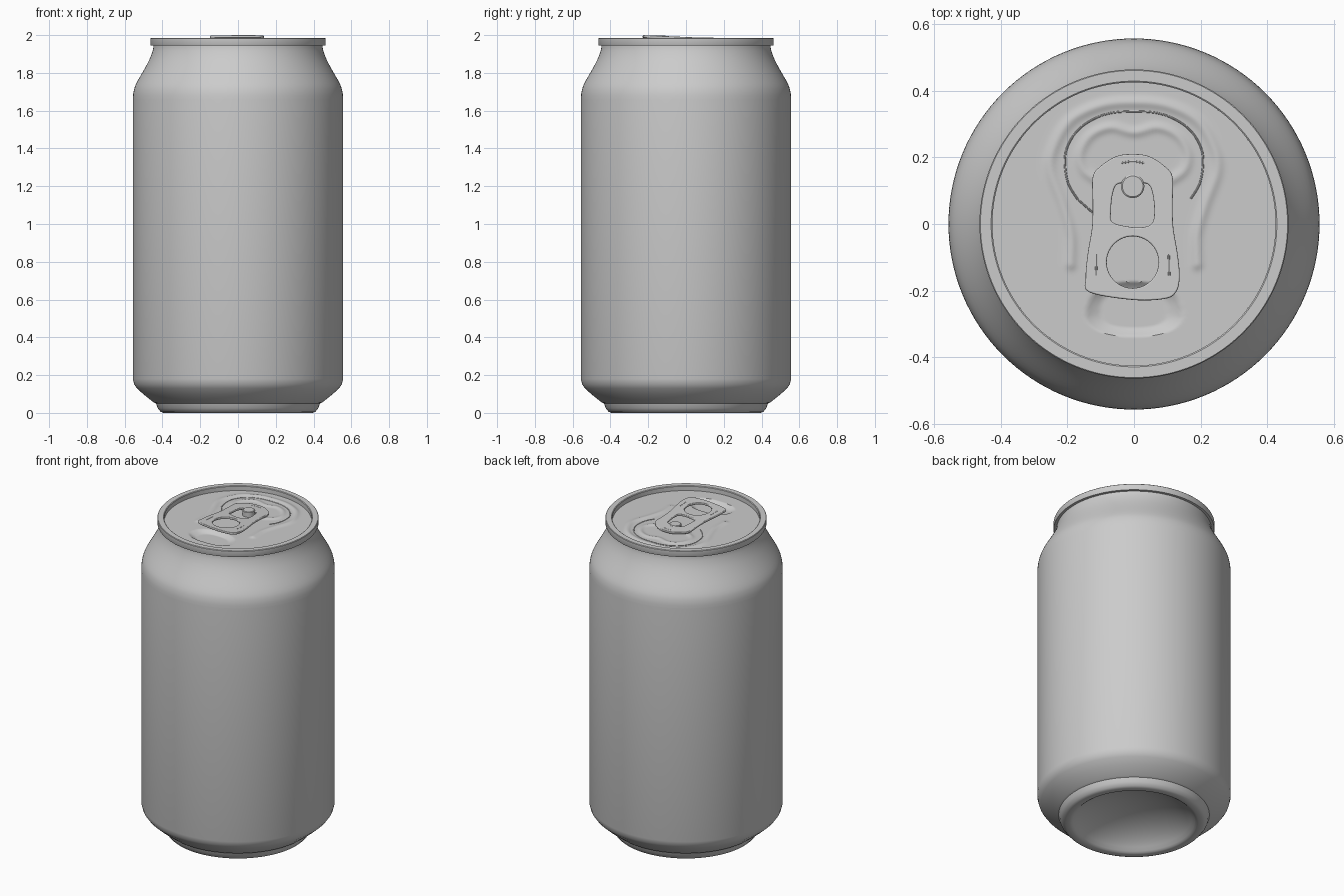
import bpy, bmesh, math
from mathutils import Vector
from mathutils.kdtree import KDTree

SEGMENTS = 128
LID_Z, LID_R = 1.955, 0.425
TAB_Z, TAB_X, TAB_TILT = 1.983, -0.004, -0.042

if "Cube" in bpy.data.objects:
    bpy.data.objects.remove(bpy.data.objects["Cube"])

metal = bpy.data.materials.new("brushed_aluminium")
metal.use_nodes = True
metal.diffuse_color = (0.6, 0.6, 0.6, 1)
metal.node_tree.nodes["Principled BSDF"].inputs["Base Color"].default_value = (0.6, 0.6, 0.6, 1)


def finish(obj, angle=30):
    """Give an object the metal and smooth shading with sharp creases."""
    bpy.ops.object.select_all(action='DESELECT')
    obj.select_set(True)
    bpy.context.view_layer.objects.active = obj
    if obj.type == 'CURVE':
        bpy.ops.object.convert(target='MESH')
        obj = bpy.context.object
    obj.data.materials.clear()
    obj.data.materials.append(metal)
    bpy.ops.object.shade_smooth_by_angle(angle=math.radians(angle))
    return obj


def link(name, data):
    obj = bpy.data.objects.new(name, data)
    bpy.context.collection.objects.link(obj)
    return obj


def smooth(points, closed=False, steps=8):
    """Run a Catmull-Rom spline through 2D points."""
    p = [Vector(q) for q in points]
    n = len(p)
    at = (lambda i: p[i % n]) if closed else (lambda i: p[max(0, min(n - 1, i))])
    out = []
    for i in range(n if closed else n - 1):
        a, b, c, d = at(i - 1), at(i), at(i + 1), at(i + 2)
        for s in range(steps):
            t = s / steps
            out.append(0.5 * (2 * b + (c - a) * t + (2 * a - 5 * b + 4 * c - d) * t ** 2
                              + (3 * b - a - 3 * c + d) * t ** 3))
    return out if closed else out + [p[-1]]


def mirrored(half):
    """Complete a right half, listed from its centre point outward, with its left half."""
    return [(-x, y) for x, y in reversed(half) if x > 0] + list(half)


def lathe(name, profile):
    bm = bmesh.new()
    verts = [bm.verts.new((r, 0, z)) for r, z in profile]
    edges = [bm.edges.new(pair) for pair in zip(verts, verts[1:])]
    bmesh.ops.spin(bm, geom=verts + edges, cent=(0, 0, 0), axis=(0, 0, 1),
                   angle=2 * math.pi, steps=SEGMENTS, use_duplicate=False)
    bmesh.ops.remove_doubles(bm, verts=bm.verts, dist=0.0002)
    bmesh.ops.recalc_face_normals(bm, faces=bm.faces)
    mesh = bpy.data.meshes.new(name)
    bm.to_mesh(mesh)
    bm.free()
    return finish(link(name, mesh))


def curve(name, loops, closed, bevel, extrude=0.0, z=0.0):
    """Filled plate with holes when closed, round bead when open."""
    data = bpy.data.curves.new(name, 'CURVE')
    data.dimensions = '2D' if closed else '3D'
    data.fill_mode = 'BOTH' if closed else 'FULL'
    data.bevel_depth, data.bevel_resolution, data.extrude = bevel, 2, extrude
    data.offset = -bevel if closed else 0
    data.use_fill_caps = not closed
    for loop in loops:
        spline = data.splines.new('POLY')
        spline.points.add(len(loop) - 1)
        for point, (x, y) in zip(spline.points, loop):
            point.co = (x, y, 0, 1)
        spline.use_cyclic_u = closed
    obj = link(name, data)
    obj.location.z = z
    return obj


def circle(x, y, r, n=40):
    return [(x + r * math.cos(2 * math.pi * i / n), y + r * math.sin(2 * math.pi * i / n))
            for i in range(n)]


# Can shell: domed base, foot, straight wall, shoulder, neck and rim
dome = [(0.35 * math.sin(a), 0.13 - 0.12 * (1 - math.cos(a)) / (1 - math.cos(1.1)))
        for a in (1.1 * i / 12 for i in range(13))]
dome = [(r / math.sin(1.1), z) for r, z in dome]
foot = [(0.36, 0.003), (0.37, 0), (0.395, 0), (0.41, 0.006), (0.425, 0.025), (0.434, 0.05)]
wall = [(0.447, 0.056), (0.5, 0.098), (0.535, 0.13), (0.55, 0.152), (0.557, 0.18)]
shoulder = smooth([(0.557, 1.66), (0.553, 1.7), (0.538, 1.745), (0.49, 1.83),
                   (0.465, 1.88), (0.451, 1.92), (0.447, 1.945)], steps=4)
rim = [(0.462, 1.946), (0.464, 1.95), (0.464, 1.982), (0.461, 1.985),
       (0.429, 1.985), (LID_R, 1.982), (LID_R, LID_Z)]
lathe("can_shell", dome + foot + wall + [tuple(p) for p in shoulder] + rim)

# Embossed lid: soft beads and a finger recess pressed into a disc
outer_bead = smooth(mirrored([(0, 0.365), (0.1, 0.355), (0.19, 0.31), (0.24, 0.23), (0.25, 0.16),
                              (0.215, 0.06), (0.19, -0.03), (0.19, -0.12)]), steps=16)
inner_bead = smooth(mirrored([(0, 0.275), (0.07, 0.29), (0.13, 0.265), (0.162, 0.21),
                              (0.15, 0.16), (0.1, 0.125)]), steps=16)
beads = []
for path, height, width in ((outer_bead, 0.007, 0.016), (inner_bead, 0.006, 0.014)):
    tree = KDTree(len(path))
    for i, p in enumerate(path):
        tree.insert((p.x, p.y, 0), i)
    tree.balance()
    beads.append((tree, height, width))


def lid_height(x, y):
    z = LID_Z
    for tree, height, width in beads:
        z += height * math.exp(-(tree.find((x, y, 0))[2] / width) ** 2)
    half_width = 0.148 - 0.2 * max(0, y + 0.28)
    d = abs(x / half_width) ** 2.6 + abs((y + 0.255) / 0.082) ** 2.6
    return z - 0.018 * min(1, max(0, (1 - d) / 0.6))


RINGS, SPOKES = 90, 192
bm = bmesh.new()
hub = bm.verts.new((0, 0, lid_height(0, 0)))
rings = []
for i in range(1, RINGS + 1):
    r = LID_R * i / RINGS
    ring = circle(0, 0, r, SPOKES)
    rings.append([bm.verts.new((x, y, lid_height(x, y))) for x, y in ring])
for k in range(SPOKES):
    m = (k + 1) % SPOKES
    bm.faces.new((hub, rings[0][k], rings[0][m]))
    for a, b in zip(rings, rings[1:]):
        bm.faces.new((a[k], b[k], b[m], a[m]))
mesh = bpy.data.meshes.new("lid")
bm.to_mesh(mesh)
bm.free()
finish(link("lid", mesh))

# Score line around the opening
score = smooth(mirrored([(0, 0.338), (0.09, 0.328), (0.165, 0.285), (0.205, 0.215),
                         (0.2, 0.13), (0.17, 0.075)]) + [], steps=8)
score = smooth([(-0.125, 0.035)], steps=1) + score
finish(curve("score_line", [score], False, 0.003, z=LID_Z))

# Pull tab: tilted plate with a finger hole and a rivet slot
outline = smooth(mirrored([(0, 0.21), (0.05, 0.203), (0.098, 0.172), (0.12, 0.14), (0.12, 0.06),
                           (0.122, -0.01), (0.135, -0.09), (0.141, -0.16), (0.13, -0.205),
                           (0.095, -0.225), (0, -0.228)])[1:], closed=True, steps=6)
slot = smooth(mirrored([(0, 0.122), (0.045, 0.12), (0.06, 0.09), (0.065, 0.04), (0.06, 0.005),
                        (0.04, -0.008), (0, -0.01)])[1:], closed=True, steps=6)
tab = curve("pull_tab", [outline, slot, circle(0, -0.115, 0.078)], True, 0.004, 0.003, TAB_Z)
tab.location.x = TAB_X
tab.rotation_euler.x = TAB_TILT
finish(tab, 40)

# Small pressed ridges on the tab
ridges = {"tab_ridge_left": [(0.108, -0.09), (0.11, -0.155)],
          "tab_ridge_right": [(-0.108, -0.09), (-0.11, -0.155)],
          "tab_ridge_back": [(-0.035, 0.183), (0, 0.188), (0.035, 0.183)]}
for name, path in ridges.items():
    ridge = curve(name, [smooth(path)], False, 0.004)
    ridge.location = (TAB_X, 0, TAB_Z + 0.005)
    ridge.rotation_euler.x = TAB_TILT
    finish(ridge)

# Rivet holding the tab to the lid
rivet = lathe("rivet", [(0, 1.988), (0.031, 1.988), (0.035, 1.985), (0.035, LID_Z - 0.002)])
rivet.location = (TAB_X, 0.113, 0)
